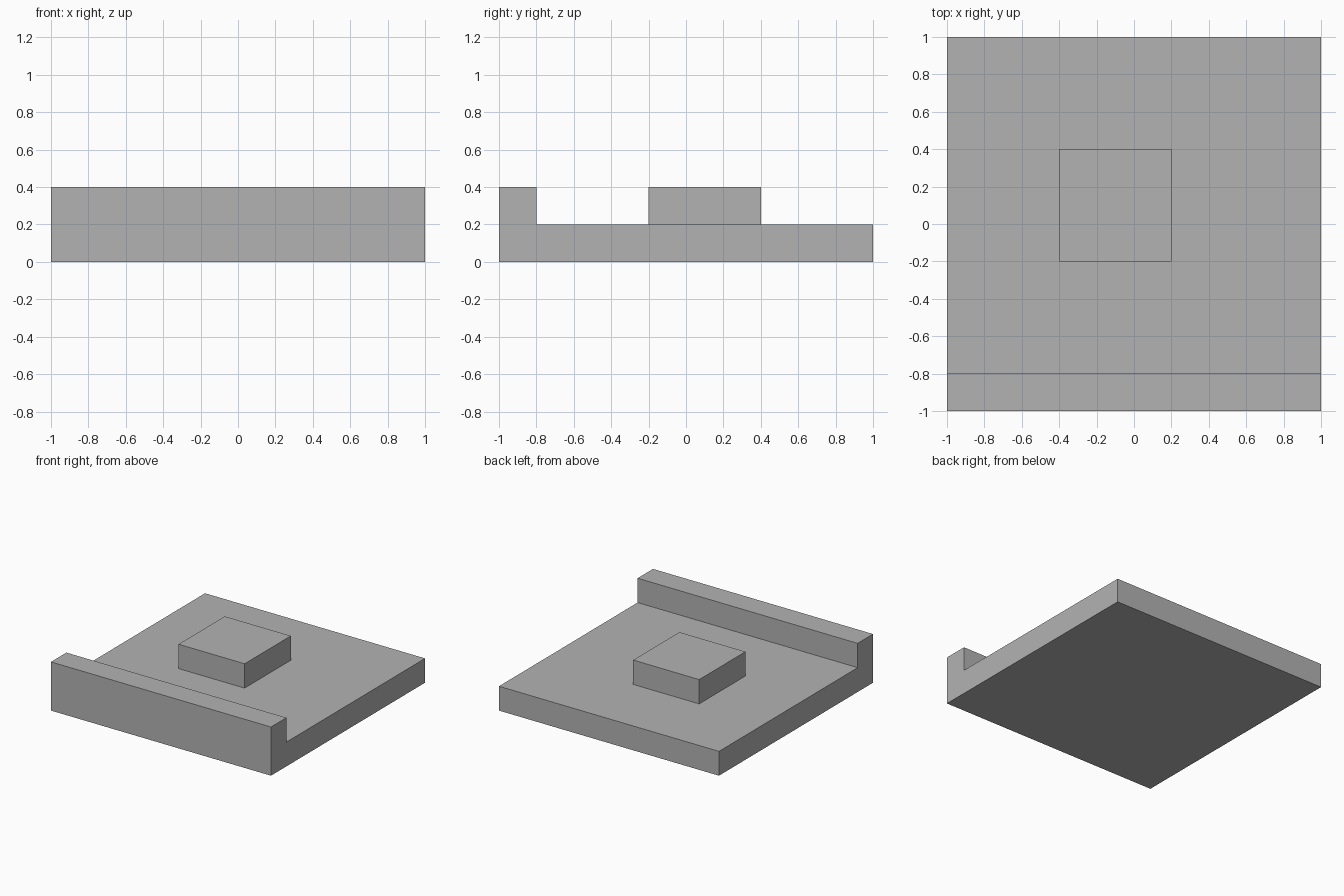
import bpy
import bmesh
from mathutils import Vector

cube = bpy.data.objects.get("Cube")
if cube:
    bpy.data.objects.remove(cube, do_unlink=True)

# One plain grey for everything
grey = bpy.data.materials.new("plain_grey")
grey.use_nodes = True
colour = (0.45, 0.45, 0.45, 1)
grey.diffuse_color = colour
grey.node_tree.nodes["Principled BSDF"].inputs["Base Color"].default_value = colour


def extrude_profile(name, profile, x_min, x_max):
    """Extrude a (y, z) outline along x."""
    bm = bmesh.new()
    face = bm.faces.new([bm.verts.new((x_min, y, z)) for y, z in profile])
    result = bmesh.ops.extrude_face_region(bm, geom=[face], use_keep_orig=True)
    moved = [v for v in result["geom"] if isinstance(v, bmesh.types.BMVert)]
    bmesh.ops.translate(bm, verts=moved, vec=Vector((x_max - x_min, 0, 0)))
    bmesh.ops.recalc_face_normals(bm, faces=bm.faces)
    mesh = bpy.data.meshes.new(name)
    bm.to_mesh(mesh)
    bm.free()
    mesh.materials.append(grey)
    obj = bpy.data.objects.new(name, mesh)
    bpy.context.collection.objects.link(obj)
    return obj


# Floor slab with the raised wall along its front edge
extrude_profile("base_with_front_wall",
                [(-1, 0), (1, 0), (1, 0.2), (-0.8, 0.2), (-0.8, 0.4), (-1, 0.4)],
                -1, 1)

# Square block standing on the slab
extrude_profile("raised_block",
                [(-0.2, 0.2), (0.4, 0.2), (0.4, 0.4), (-0.2, 0.4)],
                -0.4, 0.2)
